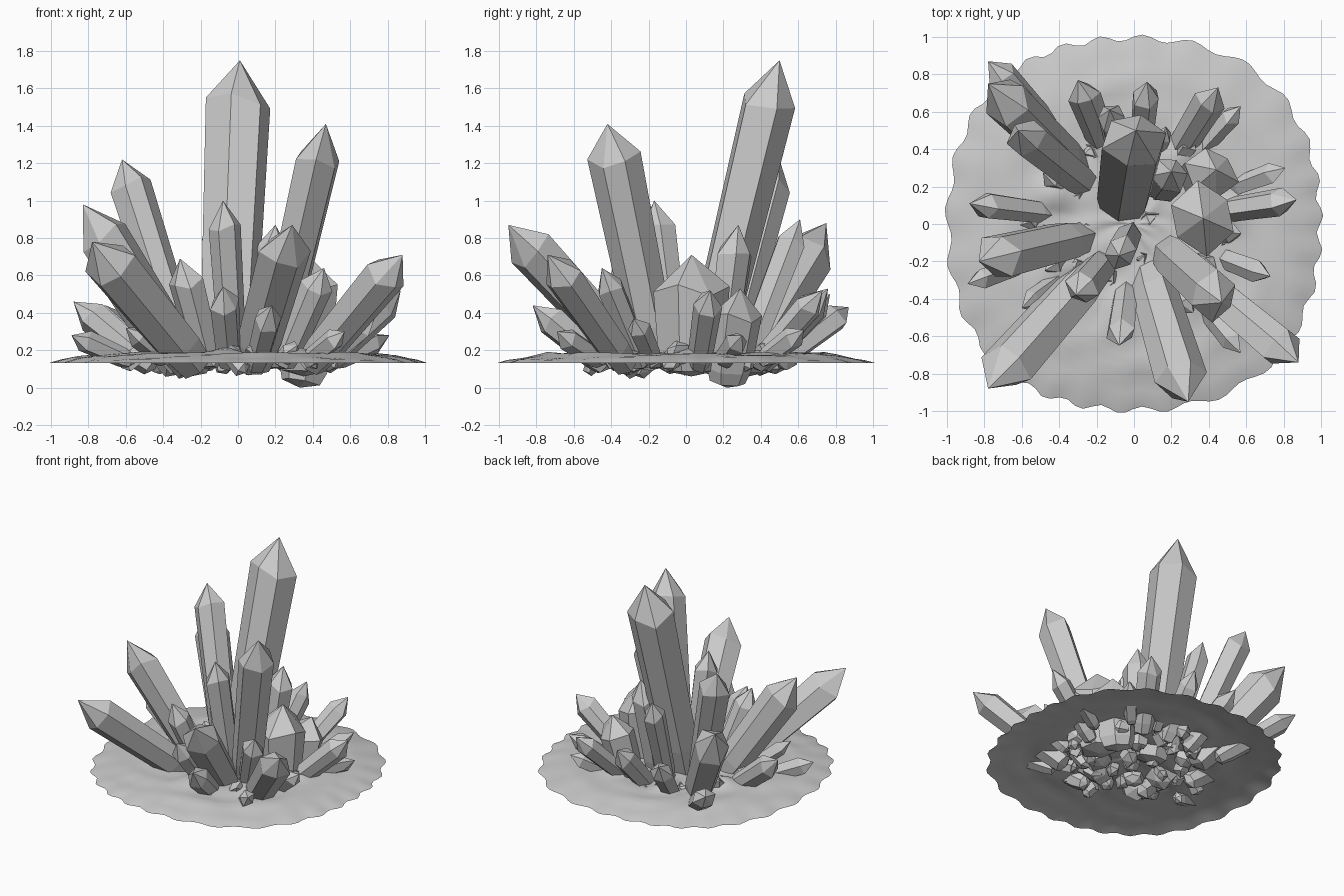
import bpy, bmesh, math, random
from mathutils import Vector

cube = bpy.data.objects.get("Cube")
if cube:
    bpy.data.objects.remove(cube)
rng = random.Random(4)

stone = bpy.data.materials.new("pale_grey_stone")
stone.use_nodes = True
grey = (0.6, 0.6, 0.6, 1)
stone.diffuse_color = grey
stone.node_tree.nodes["Principled BSDF"].inputs["Base Color"].default_value = grey


def finish(bm, name):
    mesh = bpy.data.meshes.new(name)
    bmesh.ops.recalc_face_normals(bm, faces=bm.faces)
    bm.to_mesh(mesh)
    bm.free()
    mesh.materials.append(stone)
    result = bpy.data.objects.new(name, mesh)
    bpy.context.collection.objects.link(result)
    return result


def polar(radius, angle, height):
    return Vector((radius * math.cos(angle), radius * math.sin(angle), height))


def crystal(name, root, tip, radius, sides=6, point=1.5):
    """Faceted prism with a pointed tip and a blunt, broken root."""
    axis = tip - root
    length = axis.length
    turn = axis.to_track_quat('Z', 'Y')
    spin = rng.uniform(0, math.tau)
    shoulder = length - min(radius * point, length * 0.4)
    uneven = 0.18 * radius
    bm = bmesh.new()
    rings = []
    for height, scale, jitter in ((0.03, 0.7, 0), (0.18 * length, 0.87, 0), (shoulder, 1, uneven)):
        ring = []
        for i in range(sides):
            angle = spin + math.tau * i / sides
            width = radius * scale * (1 + 0.12 * math.sin(2 * angle + spin))
            lift = jitter * math.sin(i * 2.4 + spin)
            ring.append(bm.verts.new(root + turn @ polar(width, angle, height + lift)))
        rings.append(ring)
    bottom, apex = bm.verts.new(root), bm.verts.new(tip)
    for i in range(sides):
        j = (i + 1) % sides
        for low, high in zip(rings, rings[1:]):
            bm.faces.new((low[i], low[j], high[j], high[i]))
        bm.faces.new((rings[0][j], rings[0][i], bottom))
        bm.faces.new((rings[-1][i], rings[-1][j], apex))
    finish(bm, name)


def radiating(name, tip, radius, reach, depth=0.1, sides=6, point=1.5):
    """Crystal leaning outward, rooted at a fraction of its tip's offset."""
    root = Vector((tip[0] * reach, tip[1] * reach, depth))
    crystal(name, root, Vector(tip), radius, sides, point)


def ground_height(r, angle):
    slope = 0.05 * min(1, (1 - r) / 0.25) ** 0.7
    ripple = 0.008 * math.sin(21 * r + 2 * math.sin(3 * angle)) * math.sin(5 * angle + 7 * r)
    lump = 0.035 * max(0, math.sin(7 * angle + 1)) * math.exp(-((r - 0.47) / 0.1) ** 2)
    return 0.132 + slope + lump + ripple * min(1, (1 - r) * 6)


# Thin rippled ground sheet with a scalloped rim
bm = bmesh.new()
segments, steps = 140, 20
center = bm.verts.new((0, 0, 0.19))
previous = None
for step in range(1, steps + 1):
    share = step / steps
    ring = []
    for i in range(segments):
        angle = math.tau * i / segments
        scallop = 0.018 * math.sin(27 * angle + 2 * math.sin(3 * angle))
        corner = 0.02 - 0.025 * math.cos(4 * angle)
        radius = share * (1 + (scallop + corner) * share ** 4)
        ring.append(bm.verts.new(polar(radius, angle, ground_height(share, angle))))
    for i in range(segments):
        j = (i + 1) % segments
        if previous:
            bm.faces.new((previous[i], ring[i], ring[j], previous[j]))
        else:
            bm.faces.new((center, ring[i], ring[j]))
    previous = ring
ground = finish(bm, "ground_sheet")
for face in ground.data.polygons:
    face.use_smooth = True

# Tallest crystal, leaning backward
crystal("tallest_crystal", Vector((-0.06, 0.1, 0.1)), Vector((0.01, 0.5, 1.75)), 0.165)

# Large crystals: tip, radius, reach
large = {
    "tall_front_crystal": ((0.47, -0.42, 1.41), 0.13, 0.36),
    "tall_back_crystal": ((-0.62, 0.5, 1.22), 0.105, 0.42),
    "front_crystal": ((0.29, -0.95, 0.87), 0.13, 0.25),
    "front_right_crystal": ((-0.78, -0.88, 0.78), 0.135, 0.28),
    "front_left_crystal": ((0.88, -0.74, 0.71), 0.11, 0.42),
    "right_crystal": ((-0.83, -0.2, 0.98), 0.13, 0.32),
    "back_right_crystal": ((-0.78, 0.75, 0.88), 0.14, 0.38),
    "middle_crystal": ((-0.08, -0.17, 1), 0.09, 0.3),
    "inner_right_crystal": ((-0.31, -0.38, 0.69), 0.09, 0.5),
    "inner_left_crystal": ((0.46, -0.45, 0.64), 0.08, 0.5),
    "inner_back_crystal": ((0.2, 0.28, 0.87), 0.1, 0.65),
}
for name, (tip, radius, reach) in large.items():
    radiating(name, tip, radius, reach)

# Two stout crystals with deep roots
radiating("thick_left_crystal", (0.37, 0.03, 0.71), 0.185, 0.95, depth=0.06, point=1)
radiating("stout_left_crystal", (0.44, 0.29, 0.53), 0.14, 0.75, depth=0, point=1)

# Shorter crystals ringing the cluster
short = {
    "low_back_right_crystal": (-0.78, 0.87, 0.43),
    "short_front_crystal": (-0.08, -0.65, 0.54),
    "small_front_crystal": (0.18, -0.82, 0.44),
    "slim_back_crystal": (-0.13, 0.61, 0.9),
    "short_back_crystal": (0.07, 0.76, 0.53),
    "back_left_crystal": (0.45, 0.73, 0.52),
    "thin_back_crystal": (-0.3, 0.77, 0.5),
    "lower_left_crystal": (0.87, 0.13, 0.52),
    "low_right_crystal": (-0.88, 0.11, 0.46),
}
for name, tip in short.items():
    radiating(name, tip, radius=0.08, reach=0.5)

# Small shards lying on the sheet
shards = {
    "right_shard": (-0.89, -0.32, 0.28),
    "front_left_shard": (0.57, -0.69, 0.3),
    "left_shard": (0.73, -0.28, 0.37),
    "low_left_shard": (0.81, 0.3, 0.28),
    "back_left_shard": (0.57, 0.63, 0.31),
    "front_right_shard": (-0.6, -0.45, 0.32),
}
for name, tip in shards.items():
    radiating(name, tip, radius=0.06, reach=0.62, depth=0.13, sides=5)

# Rubble pushing through the sheet at the crystal feet
rubble_count = 14
for i in range(rubble_count):
    angle = math.tau * (i + rng.uniform(-0.3, 0.3)) / rubble_count
    tip = polar(rng.uniform(0.5, 0.66), angle, rng.uniform(0.22, 0.27))
    radiating(f"rubble_{i}", tip, rng.uniform(0.05, 0.07), reach=0.74, depth=0.15, sides=5)

# Broken roots hanging under the sheet
root_count = 20
for i in range(root_count):
    spread = 0.54 * math.sqrt((i + 0.5) / root_count)
    root = polar(spread, i * 2.4, 0.19)
    drift = polar(rng.uniform(0.03, 0.14), rng.uniform(0, math.tau), rng.uniform(-0.12, -0.08))
    crystal(f"broken_root_{i}", root, root + drift, rng.uniform(0.045, 0.07), sides=5, point=0.6)
